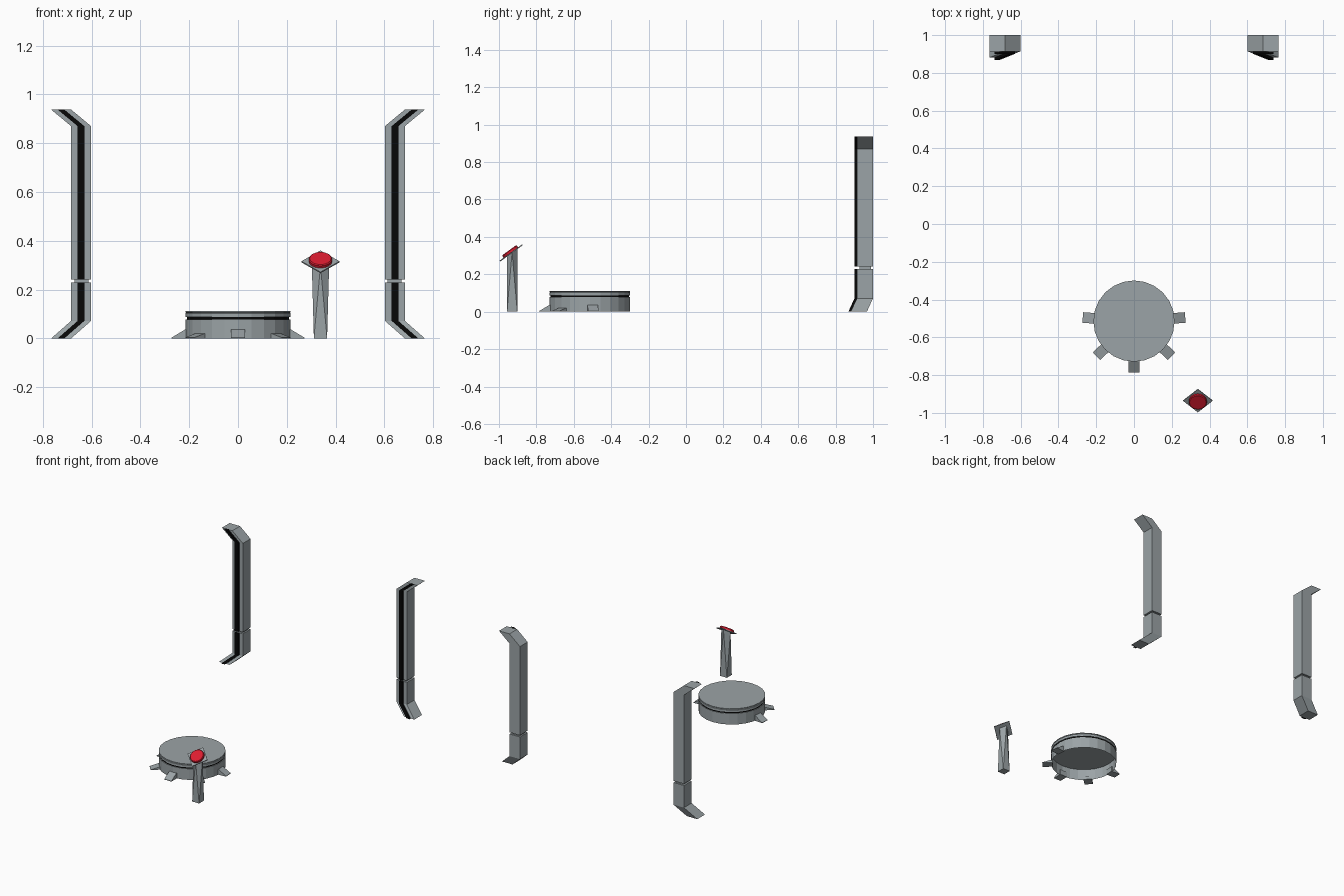
import bpy, bmesh
from math import radians, cos, sin, tan, pi
from mathutils import Matrix

if "Cube" in bpy.data.objects:
    bpy.data.objects.remove(bpy.data.objects["Cube"])


def material(name, color):
    m = bpy.data.materials.new(name)
    m.diffuse_color = color
    return m


GREY = material("slate_grey", (0.17, 0.195, 0.203, 1))
BLACK = material("black", (0.002, 0.002, 0.002, 1))
RED = material("red", (0.72, 0.012, 0.03, 1))
GREY.diffuse_color = (0.33, 0.37, 0.385, 1)


def finish(name, bm, mat=GREY, mirror=False):
    bmesh.ops.recalc_face_normals(bm, faces=bm.faces)
    me = bpy.data.meshes.new(name)
    bm.to_mesh(me)
    bm.free()
    ob = bpy.data.objects.new(name, me)
    bpy.context.collection.objects.link(ob)
    me.materials.append(mat)
    if mirror:
        ob.modifiers.new("mirror", 'MIRROR')
    return ob


def loft(name, rings, mat=GREY, mirror=False, split=False):
    """Skin a list of closed rings of points and cap both ends."""
    bm = bmesh.new()
    vs = [[bm.verts.new(p) for p in r] for r in rings]
    n = len(vs[0])
    for a, b in zip(vs, vs[1:]):
        for i in range(n):
            j = (i + 1) % n
            if split:
                bm.faces.new((a[i], a[j], b[j]))
                bm.faces.new((a[i], b[j], b[i]))
            else:
                bm.faces.new((a[i], a[j], b[j], b[i]))
    bm.faces.new(vs[0])
    bm.faces.new(vs[-1])
    return finish(name, bm, mat, mirror)


def rect(x0, x1, y0, y1, z, dx=0, dy=0):
    return [(x0 + dx, y0 + dy, z), (x1 + dx, y0 + dy, z),
            (x1 + dx, y1 + dy, z), (x0 + dx, y1 + dy, z)]


# Bent wall rails, mirrored to the left: grey body with a black front strip
BOTTOM = [(0, .082, -.033), (.072, 0, 0), (.229, 0, 0)]
TOP = [(.241, 0, 0), (.87, 0, 0), (.938, .082, 0)]
for part, sec, mat in (("rail_body", (.602, .684, .914, 1.0), GREY),
                       ("rail_strip", (.630, .657, .901, .92), BLACK)):
    for label, path in (("lower_", BOTTOM), ("upper_", TOP)):
        loft(label + part, [rect(*sec, *p) for p in path], mat, True)
loft("rail_neck", [rect(.613, .671, .927, .988, z) for z in (.22, .25)], GREY, True)

# Round floor platform: open-bottomed shell turned from a profile
CY = -.514
SIDES = 24


def turned(name, profile, mat=GREY, cap=False):
    bm = bmesh.new()
    rings = []
    for r, z in profile:
        rings.append([bm.verts.new((r * cos(2 * pi * i / SIDES),
                                    CY + r * sin(2 * pi * i / SIDES), z))
                      for i in range(SIDES)])
    for a, b in zip(rings, rings[1:]):
        for i in range(SIDES):
            j = (i + 1) % SIDES
            bm.faces.new((a[i], a[j], b[j], b[i]))
    if cap:
        bm.faces.new(rings[-1])
    return finish(name, bm, mat)


turned("platform_wall", [(.215, 0), (.215, .078)], cap=True)
turned("platform_groove", [(.210, .078), (.210, .088)], BLACK)
turned("platform_top", [(.210, .088), (.215, .088), (.215, .103),
                        (.212, .105), (.215, .107), (.215, .112)], cap=True)

# Five wedge feet around the front half, the diagonal ones lower
for k in range(-2, 3):
    w = .028
    h = .02 if k in (-1, 1) else .037
    side = [(.205, 0), (.272, 0), (.272, .003), (.215, h), (.205, h)]
    foot = loft("platform_foot", [[(r, s, z) for r, z in side] for s in (-w, w)])
    foot.matrix_world = (Matrix.Translation((0, CY, 0)) @
                         Matrix.Rotation(radians(270 + 47 * k), 4, 'Z'))

# Button stand: square foot twisting to a diamond cut to the plate's slope
PX, PY, PZ, TILT = .338, -.935, .314, radians(36)
base = rect(PX - .027, PX + .027, -.957, -.902, 0)
head = [(PX + x, -.93 + y, PZ + (-.93 + y - PY) * tan(TILT))
        for x, y in ((-.036, 0), (0, -.028), (.036, 0), (0, .028))]
loft("button_post", [base, head], split=True)

tilted = Matrix.Translation((PX, PY, PZ)) @ Matrix.Rotation(TILT, 4, 'X')
# Diamond plate
diamond = [(.078, 0), (0, .075), (-.078, 0), (0, -.075)]
plate = loft("button_plate", [[(x, y, z) for x, y in diamond] for z in (-.003, .003)])
plate.matrix_world = tilted
# Red button
circle = [(cos(2 * pi * i / 16), sin(2 * pi * i / 16)) for i in range(16)]
button = loft("button", [[(r * x, r * y, z) for x, y in circle]
                         for r, z in ((.048, .003), (.048, .014), (.044, .018))], RED)
button.matrix_world = tilted

for m in bpy.data.materials:
    if m.users and not m.is_grease_pencil:
        m.use_nodes = True
        m.node_tree.nodes["Principled BSDF"].inputs["Base Color"].default_value = m.diffuse_color
